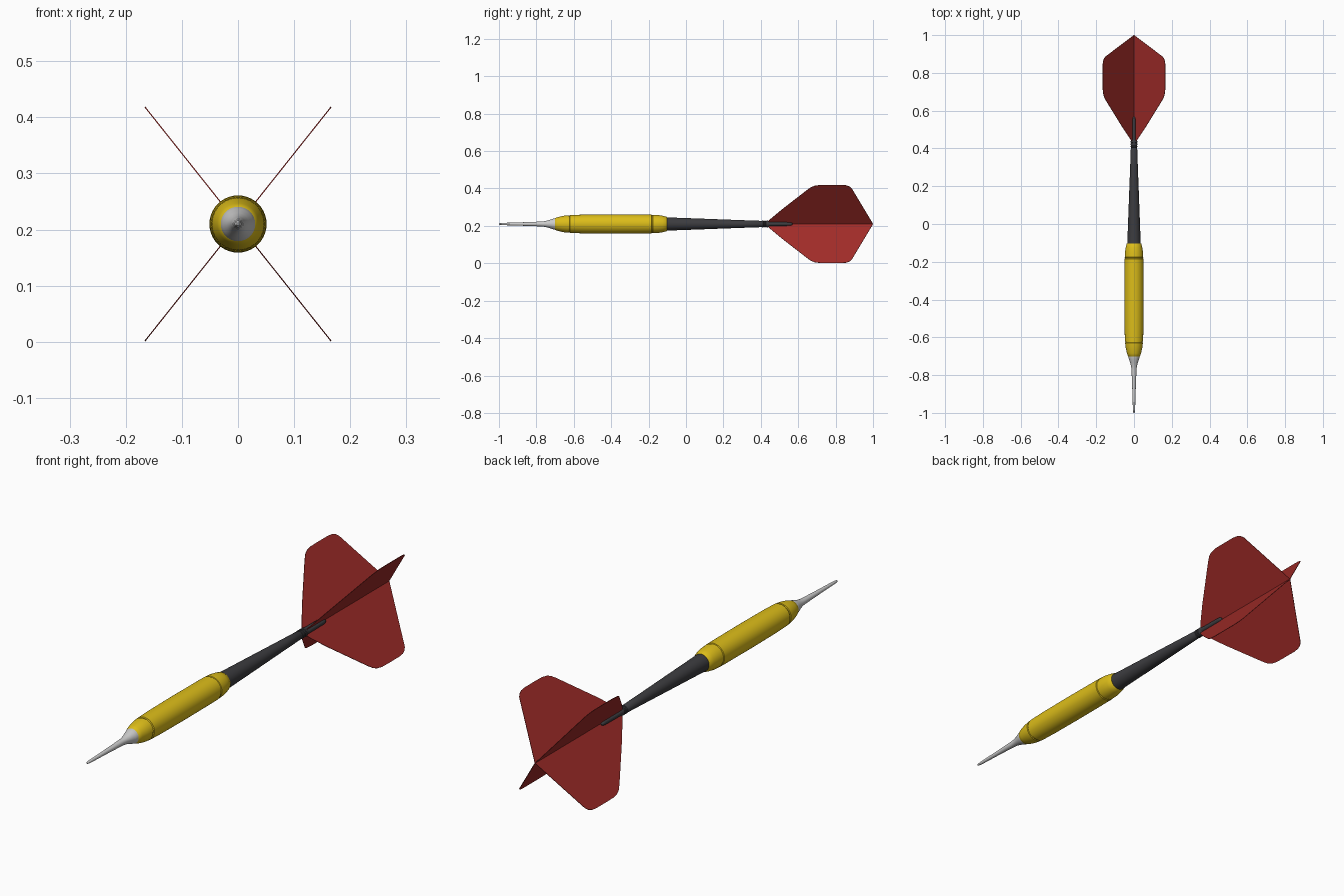
import bpy, bmesh, math
from mathutils import Vector, Matrix

if "Cube" in bpy.data.objects:
    bpy.data.objects.remove(bpy.data.objects["Cube"])

AXIS_Z = 0.21


def material(name, color):
    m = bpy.data.materials.new(name)
    m.diffuse_color = (*color, 1)
    m.use_nodes = True
    m.node_tree.nodes["Principled BSDF"].inputs["Base Color"].default_value = m.diffuse_color
    return m


yellow = material("yellow", (0.72, 0.51, 0.01))
black = material("black", (0.045, 0.045, 0.05))
red = material("red", (0.36, 0.025, 0.022))


def finish(bm, name, mat):
    bmesh.ops.remove_doubles(bm, verts=bm.verts, dist=1e-6)
    bmesh.ops.recalc_face_normals(bm, faces=bm.faces)
    mesh = bpy.data.meshes.new(name)
    bm.to_mesh(mesh)
    bm.free()
    ob = bpy.data.objects.new(name, mesh)
    bpy.context.collection.objects.link(ob)
    if mat:
        mesh.materials.append(mat)
    bpy.ops.object.select_all(action='DESELECT')
    ob.select_set(True)
    bpy.context.view_layer.objects.active = ob
    bpy.ops.object.shade_smooth_by_angle(angle=math.radians(35))
    return ob


def lathe(name, profile, mat=None, offset=(0, 0), sides=40):
    """Spin (y, radius) points about the long axis and cap both ends."""
    bm = bmesh.new()
    rings = []
    for y, r in profile:
        rings.append([bm.verts.new((offset[0] + r * math.cos(a), y,
                                    AXIS_Z + offset[1] + r * math.sin(a)))
                      for a in (2 * math.pi * i / sides for i in range(sides))])
    for a, b in zip(rings, rings[1:]):
        for i in range(sides):
            j = (i + 1) % sides
            bm.faces.new((a[i], a[j], b[j], b[i]))
    bm.faces.new(rings[0])
    bm.faces.new(rings[-1])
    return finish(bm, name, mat)


# Steel point, flaring into the barrel
lathe("point", [(-1, 0.002), (-0.997, 0.004), (-0.98, 0.006), (-0.88, 0.009),
                (-0.775, 0.013), (-0.755, 0.015), (-0.735, 0.020),
                (-0.715, 0.027), (-0.70, 0.031), (-0.69, 0.031)])

# Barrel with a groove near each end
lathe("barrel", [(-0.703, 0.028), (-0.70, 0.032), (-0.685, 0.037),
                 (-0.66, 0.043), (-0.64, 0.046), (-0.629, 0.047),
                 (-0.627, 0.044), (-0.623, 0.044), (-0.621, 0.048),
                 (-0.55, 0.050), (-0.40, 0.051), (-0.25, 0.0505),
                 (-0.184, 0.050), (-0.182, 0.047), (-0.178, 0.047),
                 (-0.176, 0.049), (-0.15, 0.048), (-0.125, 0.044),
                 (-0.105, 0.039), (-0.102, 0.036)], yellow)

# Tapered stem with small rings at its rear
stem = [(-0.11, 0.036), (-0.09, 0.035), (0.10, 0.028), (0.30, 0.0205), (0.40, 0.017)]
for k in range(3):
    y = 0.403 + 0.012 * k
    stem += [(y, 0.015), (y + 0.003, 0.015), (y + 0.004, 0.018), (y + 0.010, 0.018)]
stem += [(0.442, 0.0165), (0.45, 0.014)]
lathe("stem", stem, black)

# Four prongs gripping the flights
for name, d, r in (("top", (0, 1), 0.0085), ("bottom", (0, -1), 0.0085),
                   ("right", (1, 0), 0.011), ("left", (-1, 0), 0.011)):
    off = 0.0165 - r
    lathe(name + "_prong", [(0.43, r), (0.55, r * 0.9), (0.56, r * 0.8),
                            (0.567, r * 0.5), (0.57, r * 0.15)],
          black, (d[0] * off, d[1] * off), 16)

# Four thin flights: (y, fraction of span)
outline = [(0.43, 0), (0.435, 0.05), (0.455, 0.14), (0.51, 0.36), (0.65, 0.88),
           (0.67, 0.945), (0.69, 0.98), (0.72, 0.998), (0.76, 1), (0.83, 1),
           (0.855, 0.99), (0.872, 0.965), (0.885, 0.92), (1.0, 0)]
THICK = 0.002
for name, sx, sz in (("upper_right", 1, 1), ("upper_left", -1, 1),
                     ("lower_right", 1, -1), ("lower_left", -1, -1)):
    span = Vector((0.166 * sx, 0, 0.2087 * sz))
    side = span.cross(Vector((0, 1, 0))).normalized() * THICK
    bm = bmesh.new()
    verts = [bm.verts.new(Vector((0, y, AXIS_Z)) + span * f - side / 2)
             for y, f in outline]
    face = bm.faces.new(verts)
    ext = bmesh.ops.extrude_face_region(bm, geom=[face], use_keep_orig=True)
    bmesh.ops.translate(bm, vec=side, verts=[
        g for g in ext["geom"] if isinstance(g, bmesh.types.BMVert)])
    finish(bm, name + "_flight", red)
